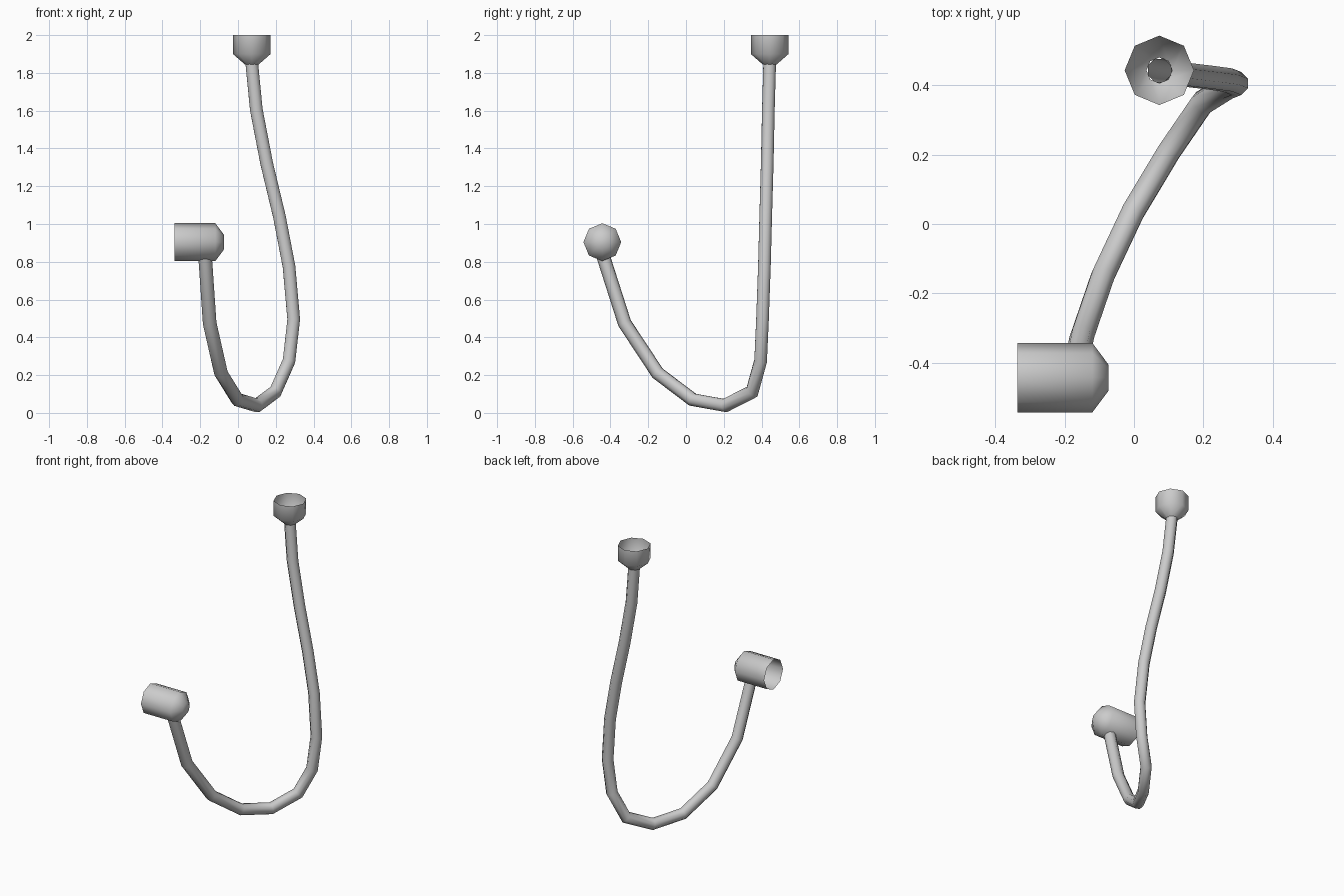
import bpy, bmesh
from math import cos, sin, pi
from mathutils import Matrix, Vector

if "Cube" in bpy.data.objects:
    bpy.data.objects.remove(bpy.data.objects["Cube"])

SIDES = 8


def lathe(name, profile, matrix, cap_first=False):
    """Open octagonal shell from (radius, height) pairs along local z."""
    bm = bmesh.new()
    rings = [[bm.verts.new((r * cos(2 * pi * i / SIDES), r * sin(2 * pi * i / SIDES), h))
              for i in range(SIDES)] for r, h in profile]
    for a, b in zip(rings, rings[1:]):
        for i in range(SIDES):
            j = (i + 1) % SIDES
            bm.faces.new((a[i], a[j], b[j], b[i]))
    if cap_first:
        bm.faces.new(list(reversed(rings[0])))
    for f in bm.faces:
        f.smooth = True
    me = bpy.data.meshes.new(name)
    bm.to_mesh(me)
    bm.free()
    ob = bpy.data.objects.new(name, me)
    bpy.context.collection.objects.link(ob)
    me.transform(matrix)
    return ob


def tube(name, points, radius):
    """Octagonal tube with mitred bends, swept with a carried frame."""
    pts = [Vector(p) for p in points]
    dirs = [(b - a).normalized() for a, b in zip(pts, pts[1:])]
    side = dirs[0].orthogonal().normalized()
    bm = bmesh.new()
    prev = None
    for k, p in enumerate(pts):
        d_in, d_out = dirs[max(k - 1, 0)], dirs[min(k, len(dirs) - 1)]
        up = d_in.cross(side)
        n = (d_in + d_out).normalized()
        ring = []
        for i in range(SIDES):
            a = 2 * pi * i / SIDES
            o = (side * cos(a) + up * sin(a)) * radius
            # slide along the incoming segment onto the mitre plane
            ring.append(bm.verts.new(p + o - d_in * (o.dot(n) / d_in.dot(n))))
        if prev:
            for i in range(SIDES):
                j = (i + 1) % SIDES
                bm.faces.new((prev[i], prev[j], ring[j], ring[i])).smooth = True
        prev = ring
        side = d_in.rotation_difference(d_out) @ side
    me = bpy.data.meshes.new(name)
    bm.to_mesh(me)
    bm.free()
    ob = bpy.data.objects.new(name, me)
    bpy.context.collection.objects.link(ob)
    return ob


# hanging hose
tube("hose", [
    (-0.174, -0.437, 0.825), (-0.150, -0.325, 0.475), (-0.090, -0.150, 0.210),
    (-0.003, 0.035, 0.070), (0.100, 0.207, 0.039), (0.198, 0.350, 0.112),
    (0.270, 0.395, 0.275), (0.295, 0.405, 0.495), (0.270, 0.415, 0.775),
    (0.219, 0.422, 1.040), (0.152, 0.430, 1.320), (0.097, 0.436, 1.605),
    (0.073, 0.443, 1.850)], 0.036)

# upper connector cup, open at the top
lathe("upper_cup", [(0.037, 1.845), (0.1, 1.9), (0.1, 2.0)],
      Matrix.Translation((0.073, 0.443, 0)))

# lower mouthpiece, axis along -x, open on the left
lathe("mouthpiece", [(0.037, 0.073), (0.1, 0.12), (0.1, 0.336)],
      Matrix.Translation((0, -0.443, 0.904)) @ Matrix.Rotation(-pi / 2, 4, 'Y'),
      cap_first=True)
